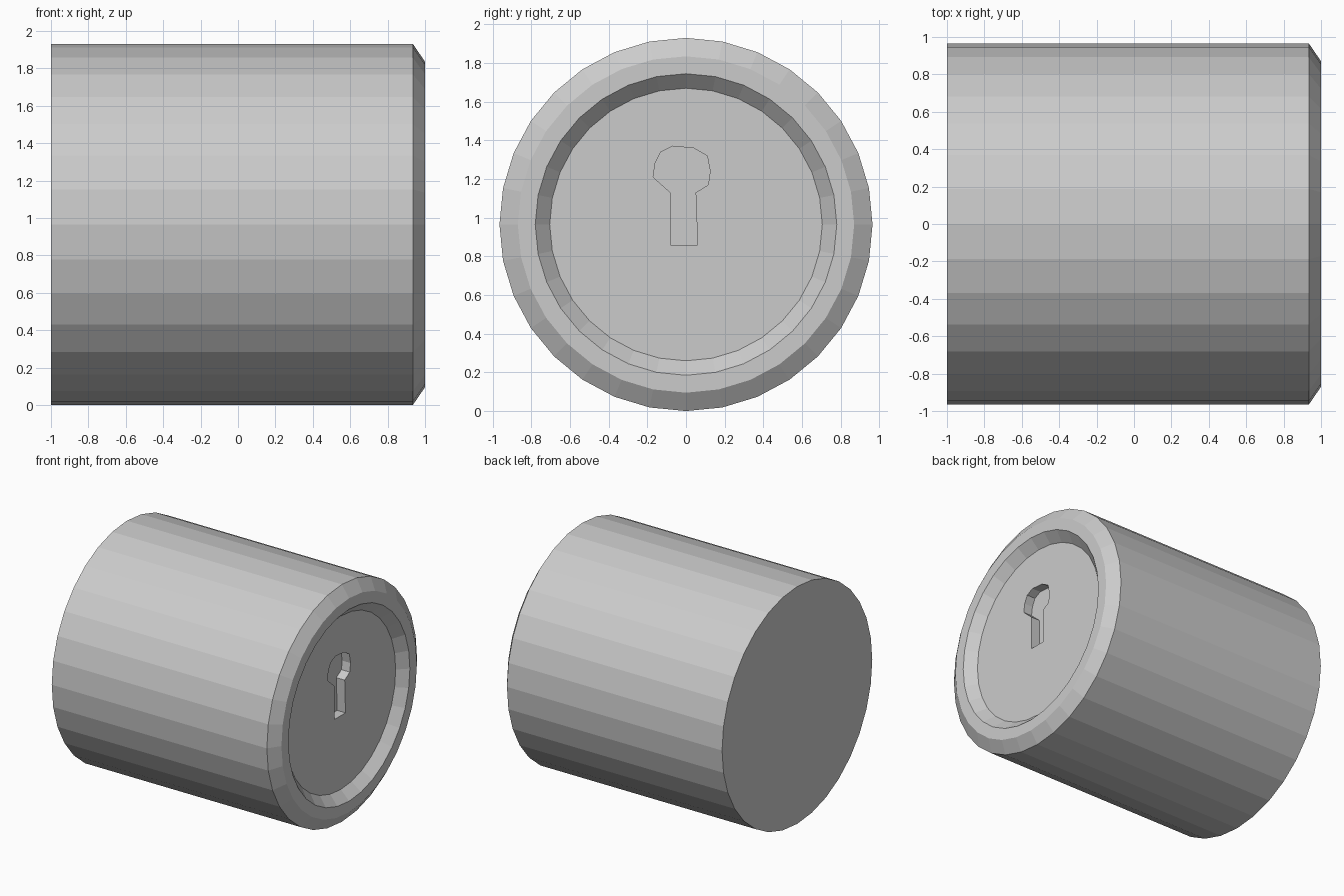
import bpy, bmesh
from math import cos, sin, tau

old = bpy.data.objects.get("Cube")
if old:
    bpy.data.objects.remove(old, do_unlink=True)

SIDES = 32
RADIUS = 0.965
FACE_X = 0.925      # recessed end face
SLOT_DEPTH = 0.075

# Single metal colour
metal = bpy.data.materials.new("light_grey_metal")
metal.use_nodes = True
grey = (0.6, 0.6, 0.6, 1)
metal.diffuse_color = grey
metal.node_tree.nodes["Principled BSDF"].inputs["Base Color"].default_value = grey


def finish(name, bm):
    bmesh.ops.recalc_face_normals(bm, faces=bm.faces)
    mesh = bpy.data.meshes.new(name)
    bm.to_mesh(mesh)
    bm.free()
    mesh.materials.append(metal)
    obj = bpy.data.objects.new(name, mesh)
    bpy.context.collection.objects.link(obj)
    return obj


# Barrel: (x, radius) profile turned about the x axis, with chamfered recessed end
profile = [(-1, RADIUS), (0.935, RADIUS), (1, 0.87), (1, 0.78), (FACE_X, 0.705)]
bm = bmesh.new()
rings = [[bm.verts.new((x, r * cos(tau * i / SIDES), RADIUS + r * sin(tau * i / SIDES)))
          for i in range(SIDES)] for x, r in profile]
for a, b in zip(rings, rings[1:]):
    for i in range(SIDES):
        j = (i + 1) % SIDES
        bm.faces.new((a[i], a[j], b[j], b[i]))
bm.faces.new(rings[0])
bm.faces.new(rings[-1])
barrel = finish("lock_barrel", bm)

# Keyhole: slightly irregular (y, z) outline pushed into the end face
outline = [(-0.08, 0.86), (-0.08, 1.13), (-0.17, 1.21), (-0.16, 1.28),
           (-0.13, 1.34), (-0.07, 1.37), (0.04, 1.36), (0.11, 1.32),
           (0.125, 1.24), (0.115, 1.17), (0.05, 1.13), (0.06, 0.86)]
bm = bmesh.new()
floor = bm.faces.new([bm.verts.new((FACE_X - SLOT_DEPTH, y, z)) for y, z in outline])
top = bmesh.ops.extrude_face_region(bm, geom=[floor])["geom"]
bmesh.ops.translate(bm, vec=(0.2, 0, 0),
                    verts=[v for v in top if isinstance(v, bmesh.types.BMVert)])
cutter = finish("keyhole_cutter", bm)
cutter.hide_render = True
cutter.display_type = 'WIRE'

cut = barrel.modifiers.new("keyhole", 'BOOLEAN')
cut.operation = 'DIFFERENCE'
cut.solver = 'EXACT'
cut.object = cutter

# Bake the cut and drop the helper
bpy.context.view_layer.objects.active = barrel
bpy.ops.object.modifier_apply(modifier=cut.name)
bpy.data.objects.remove(cutter, do_unlink=True)
